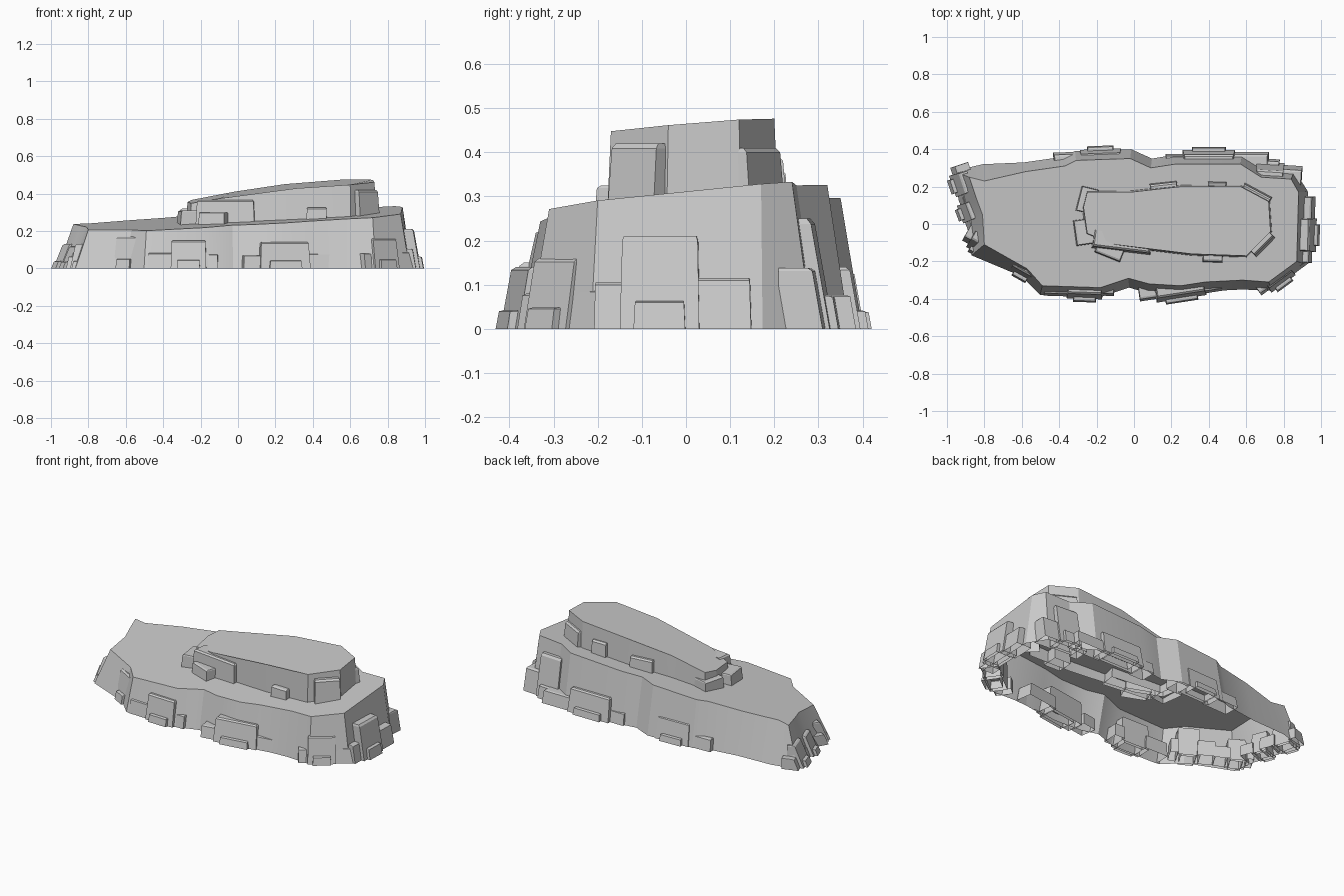
import bpy, bmesh
from math import radians
from mathutils import Vector, geometry

if "Cube" in bpy.data.objects:
    bpy.data.objects.remove(bpy.data.objects["Cube"])


def finish(bm, name):
    bm.normal_update()
    me = bpy.data.meshes.new(name)
    bm.to_mesh(me)
    bm.free()
    ob = bpy.data.objects.new(name, me)
    bpy.context.collection.objects.link(ob)
    return ob


def outward(t):
    # outlines run clockwise, so outside is on the left
    return Vector((-t.y, t.x)).normalized()


def heading(outline, x, y):
    # outward direction of the outline edge nearest to a point
    p = Vector((x, y))
    pairs = [(Vector(a), Vector(b)) for a, b in zip(outline, outline[1:] + outline[:1])]

    def gap(pair):
        q, t = geometry.intersect_point_line(p, *pair)
        q = pair[0].lerp(pair[1], min(max(t, 0), 1))
        return round((p - q).length, 4)
    a, b = min(pairs, key=gap)
    return outward(b - a)


# Open-bottomed tier: top outline with walls flaring down to the base
def tier(name, outline, top_z, base_z, flare):
    bm = bmesh.new()
    pts = [Vector(p) for p in outline]
    n = len(pts)
    top, base = [], []
    for i, p in enumerate(pts):
        q = p + outward(pts[(i + 1) % n] - pts[i - 1]) * flare(p.x)
        top.append(bm.verts.new((p.x, p.y, top_z(p.x, p.y))))
        base.append(bm.verts.new((q.x, q.y, base_z)))
    for i in range(n):
        j = (i + 1) % n
        bm.faces.new((top[i], top[j], base[j], base[i]))
    bm.faces.new(top[::-1])
    ob = finish(bm, name)
    bpy.context.view_layer.objects.active = ob
    ob.select_set(True)
    bpy.ops.object.shade_smooth_by_angle(angle=radians(20))
    ob.select_set(False)


# Tapered rock block with a bevelled top; foot is the middle of its outer edge
def block(name, foot, out, w, h, lean, d=.1):
    side = Vector((-out.y, out.x, 0))
    bm = bmesh.new()
    rings = []
    for up, inset, narrow in ((0, 0, 1), (h * .95, h * lean, .95), (h, h * lean + .01, .91)):
        rings.append([bm.verts.new(foot + side * (s * w * narrow / 2) - out * (d if back else inset)
                                   + Vector((0, 0, up)))
                      for s, back in ((1, 1), (1, 0), (-1, 0), (-1, 1))])
    for lo, hi in zip(rings, rings[1:]):
        for i in range(4):
            j = (i + 1) % 4
            bm.faces.new((lo[j], lo[i], hi[i], hi[j]))
    bm.faces.new(rings[-1][::-1])
    finish(bm, name)


# Cluster at the foot: main block, big step, small step and low slab in front
def cluster(name, x, y, w, h, hand):
    out = heading(lower, x, y).to_3d()
    side = Vector((-out.y, out.x, 0)) * hand
    foot = Vector((x, y, 0))
    lean = .4 if x < -.8 else .17
    for part, along, forward, wide, tall in (("main", 0, 0, 1, 1), ("step", .75, -.01, .8, .55),
                                             ("chip", -.65, -.02, .35, .5), ("slab", 0, .018, .65, .3)):
        block(f"{name}_{part}", foot + side * (along * w) + out * forward,
              out, w * wide, h * tall, lean)


# Lower plateau
lower = [(-.88, .25), (-.8, .23), (-.58, .28), (-.37, .31), (-.31, .34), (-.02, .35),
         (.09, .3), (.22, .32), (.57, .32), (.68, .25), (.84, .24), (.88, .17),
         (.87, -.2), (.72, -.31), (.58, -.3), (.38, -.31), (.25, -.33), (.08, -.32),
         (-.03, -.29), (-.18, -.34), (-.49, -.33), (-.57, -.24), (-.8, -.11),
         (-.81, .05), (-.84, .13)]
tier("lower_plateau", lower, lambda x, y: .262 + .056 * x + .1 * y, 0,
     lambda x: .05 if x > -.7 else .09)

# Upper plateau
upper = [(-.27, .09), (-.25, .17), (-.02, .17), (.25, .2), (.57, .2), (.72, .12),
         (.73, -.04), (.6, -.17), (.31, -.16), (-.1, -.11), (-.25, -.05)]
tier("upper_plateau", upper, lambda x, y: .4 + .165 * x - .105 * x * x + .08 * y, .2,
     lambda x: .012)

# Rock clusters round the foot: x, y, width, height, side of the big step
clusters = [(-.265, -.4, .19, .15, -1), (.255, -.4, .27, .14, 1), (.8, -.32, .16, .16, 1),
            (.975, -.06, .18, .21, 1), (.73, .33, .15, .25, -1), (.4, .395, .28, .14, -1),
            (-.18, .4, .22, .13, 1), (-.97, .2, .12, .13, 1), (-.93, .05, .1, .12, 1),
            (-.85, -.15, .11, .13, 1), (-.61, -.28, .13, .17, -1)]
for i, row in enumerate(clusters):
    cluster(f"foot_rock_{i + 1}", *row)

# Blocks on the ledge: x, y, width, top height
ledge = [(-.07, -.15, .32, .365), (-.145, -.18, .15, .3), (.42, -.21, .11, .325),
         (.71, -.13, .15, .42), (-.32, -.05, .14, .31), (-.3, .14, .14, .32),
         (.155, .23, .15, .36), (.445, .235, .1, .39), (.67, .19, .17, .41)]
for i, (x, y, w, top) in enumerate(ledge):
    block(f"ledge_block_{i + 1}", Vector((x, y, .2)), heading(upper, x, y).to_3d(), w, top - .2, .08)
